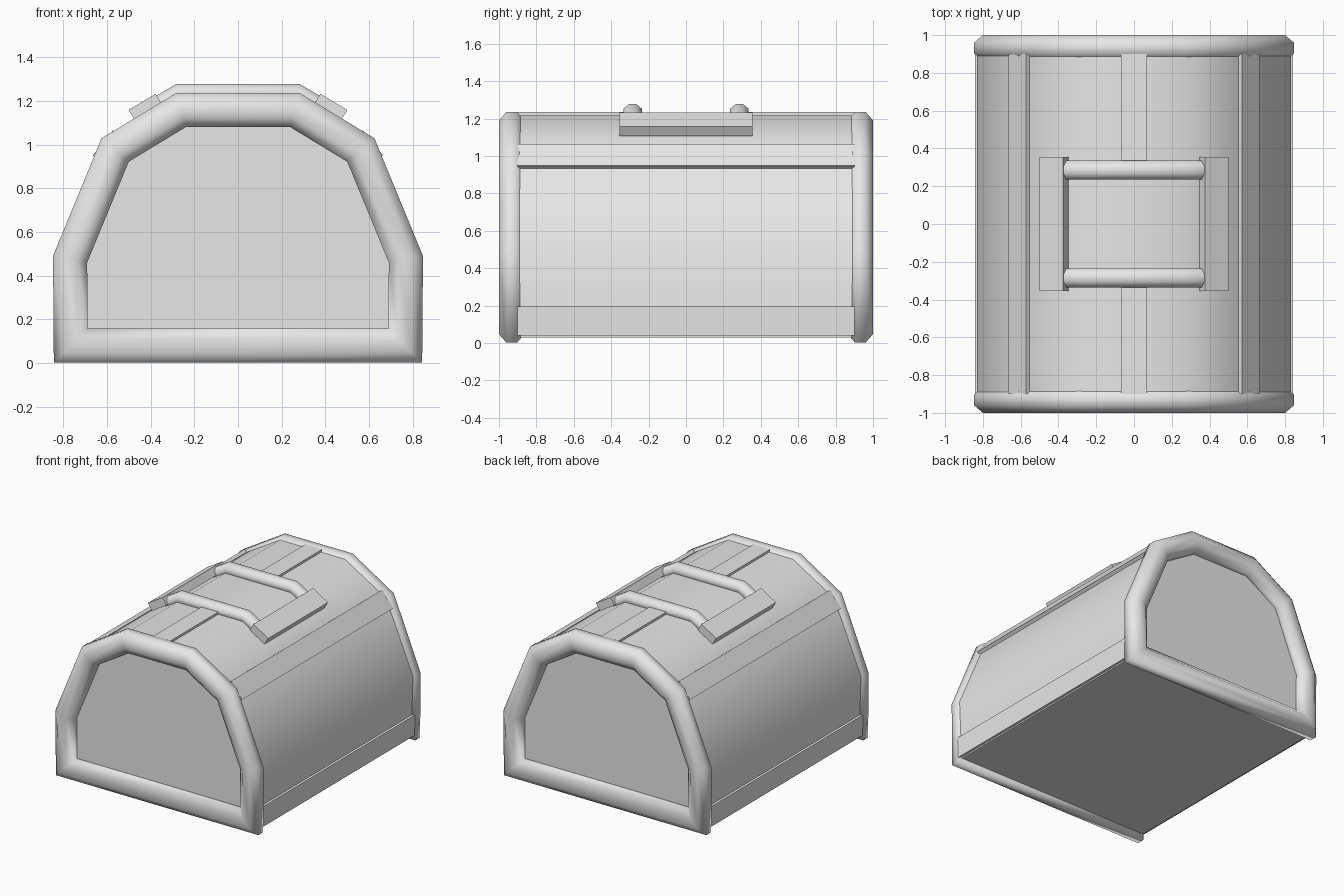
import bpy, bmesh, math
from mathutils import Vector

cube = bpy.data.objects.get("Cube")
if cube:
    bpy.data.objects.remove(cube, do_unlink=True)

grey = bpy.data.materials.new("plain grey")
grey.use_nodes = True
grey.diffuse_color = (0.8, 0.8, 0.8, 1)
grey.node_tree.nodes["Principled BSDF"].inputs["Base Color"].default_value = (0.8, 0.8, 0.8, 1)


def finish(name, bm, smooth=None):
    bmesh.ops.recalc_face_normals(bm, faces=bm.faces)
    mesh = bpy.data.meshes.new(name)
    bm.to_mesh(mesh)
    bm.free()
    mesh.materials.append(grey)
    obj = bpy.data.objects.new(name, mesh)
    bpy.context.collection.objects.link(obj)
    if smooth:
        bpy.ops.object.select_all(action='DESELECT')
        obj.select_set(True)
        bpy.context.view_layer.objects.active = obj
        bpy.ops.object.shade_smooth_by_angle(angle=math.radians(smooth))
    return obj


def prism(name, outline, y0, y1, smooth=None):
    """Extrude an x-z outline from y0 to y1."""
    bm = bmesh.new()
    rings = [[bm.verts.new((x, y, z)) for x, z in outline] for y in (y0, y1)]
    n = len(outline)
    for ring in rings:
        bm.faces.new(ring)
    for i in range(n):
        j = (i + 1) % n
        bm.faces.new((rings[0][i], rings[0][j], rings[1][j], rings[1][i]))
    return finish(name, bm, smooth)


def slab(name, a, b, thick, y0, y1):
    """Flat board whose outer face runs from a to b, thickened to the right of a-b."""
    a, b = Vector(a), Vector(b)
    d = (b - a).normalized()
    inward = Vector((d.y, -d.x)) * thick
    return prism(name, [a, b, b + inward, a + inward], y0, y1)


def tube(name, path, y, r_path, r_y, closed, smooth):
    """Eight-sided mitred tube along an x-z path."""
    bm = bmesh.new()
    pts = [Vector(p) for p in path]
    n, rings = len(pts), []
    for i, p in enumerate(pts):
        before = (p - pts[i - 1]).normalized() if closed or i else None
        after = (pts[(i + 1) % n] - p).normalized() if closed or i < n - 1 else None
        before, after = before or after, after or before
        tangent = (before + after).normalized()
        side = Vector((-tangent.y, tangent.x)) / tangent.dot(after)
        ring = []
        for k in range(8):
            ang = math.pi * (k + 0.5) / 4
            q = p + side * (r_path * math.cos(ang) / math.cos(math.pi / 8))
            ring.append(bm.verts.new((q.x, y + r_y * math.sin(ang) / math.cos(math.pi / 8), q.y)))
        rings.append(ring)
    for i in range(n if closed else n - 1):
        r, s = rings[i], rings[(i + 1) % n]
        for k in range(8):
            m = (k + 1) % 8
            bm.faces.new((r[k], r[m], s[m], s[k]))
    if not closed:
        bm.faces.new(rings[0])
        bm.faces.new(rings[-1])
    return finish(name, bm, smooth)


def mirrored(half):
    return half + [(-x, z) for x, z in reversed(half)]


# Arched body
prism("body", mirrored([(0.82, 0.03), (0.832, 0.485), (0.61, 1.015), (0.272, 1.217)]),
      -0.93, 0.93, 40)

# Padded rims around both ends
rim_path = mirrored([(0.765, 0.08), (0.768, 0.475), (0.562, 0.975), (0.26, 1.158)])
for name, y in (("front_rim", -0.932), ("back_rim", 0.932)):
    tube(name, rim_path, y, 0.078, 0.068, True, 180)

# Strips and handle mounts on both sides
for name, s in (("left", 1), ("right", -1)):
    def board(part, a, b, thick, length):
        slab(name + part, (s * a[0], a[1]), (s * b[0], b[1]), s * thick, -length, length)
    board("_base_strip", (0.843, 0.195), (0.838, 0.04), 0.04, 0.9)
    board("_shoulder_strip", (0.572, 1.065), (0.664, 0.95), 0.035, 0.9)
    board("_handle_mount", (0.377, 1.232), (0.5, 1.158), 0.06, 0.355)

# Raised strips along the crown
for name, y0, y1 in (("front_crown_strip", -0.9, -0.3), ("back_crown_strip", 0.3, 0.9)):
    slab(name, (-0.07, 1.234), (0.07, 1.234), 0.03, y0, y1)

# Two handle bars across the top
bar_path = mirrored([(0.375, 1.172), (0.27, 1.234)])
for name, y in (("front_handle_bar", -0.285), ("back_handle_bar", 0.285)):
    tube(name, bar_path, y, 0.043, 0.05, False, 60)
